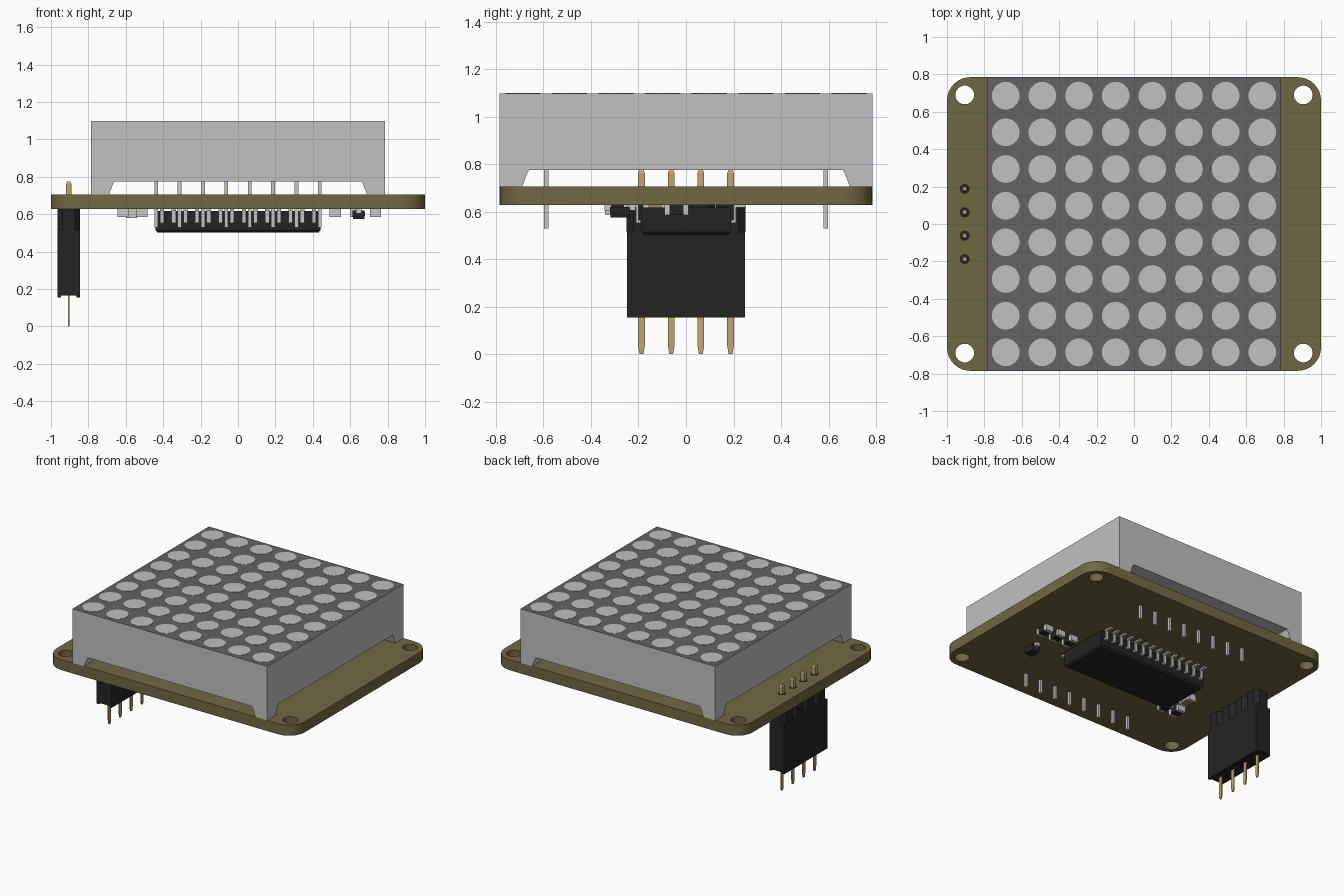
import bpy, bmesh, math

cube = bpy.data.objects.get("Cube")
if cube:
    bpy.data.objects.remove(cube, do_unlink=True)


def material(name, srgb):
    lin = [((c + 0.055) / 1.055) ** 2.4 for c in srgb]
    m = bpy.data.materials.new(name)
    m.use_nodes = True
    m.diffuse_color = (*lin, 1)
    m.node_tree.nodes["Principled BSDF"].inputs["Base Color"].default_value = (*lin, 1)
    return m


OLIVE = material("olive board", (0.44, 0.41, 0.265))
GREY = material("light grey plastic", (0.755, 0.755, 0.755))
DARK = material("dark grey face", (0.39, 0.39, 0.39))
BLACK = material("black plastic", (0.14, 0.14, 0.14))
GOLD = material("gold pin", (0.76, 0.65, 0.45))
SILVER = material("silver metal", (0.78, 0.78, 0.77))
TAN = material("tan ceramic", (0.62, 0.52, 0.36))


def loft(bm, sections):
    """Stack of rectangles (z, x0, x1, y0, y1) skinned into a solid."""
    rings = [[bm.verts.new(p) for p in ((x0, y0, z), (x1, y0, z), (x1, y1, z), (x0, y1, z))]
             for z, x0, x1, y0, y1 in sections]
    bm.faces.new(rings[0][::-1])
    bm.faces.new(rings[-1])
    for a, b in zip(rings, rings[1:]):
        for i in range(4):
            j = (i + 1) % 4
            bm.faces.new((a[i], a[j], b[j], b[i]))


def box(bm, x, y, z0, z1, wx, wy):
    r = (x - wx / 2, x + wx / 2, y - wy / 2, y + wy / 2)
    loft(bm, [(z0, *r), (z1, *r)])


def prism(bm, outline, z0, z1):
    lo = [bm.verts.new((x, y, z0)) for x, y in outline]
    hi = [bm.verts.new((x, y, z1)) for x, y in outline]
    bm.faces.new(lo[::-1])
    bm.faces.new(hi)
    for i in range(len(lo)):
        j = (i + 1) % len(lo)
        bm.faces.new((lo[i], lo[j], hi[j], hi[i]))


def circle(x, y, r, n=32):
    return [(x + r * math.cos(math.tau * i / n), y + r * math.sin(math.tau * i / n)) for i in range(n)]


def finish(name, bm, *mats, smooth=False):
    bmesh.ops.recalc_face_normals(bm, faces=bm.faces)
    me = bpy.data.meshes.new(name)
    bm.to_mesh(me)
    bm.free()
    ob = bpy.data.objects.new(name, me)
    bpy.context.collection.objects.link(ob)
    for m in mats:
        me.materials.append(m)
    if smooth:
        bpy.ops.object.select_all(action='DESELECT')
        ob.select_set(True)
        bpy.context.view_layer.objects.active = ob
        bpy.ops.object.shade_smooth_by_angle(angle=math.radians(35))
    return ob


B0, B1 = 0.628, 0.705          # circuit board bottom and top
HALF = 0.785                   # half depth of board and display
TOP = 1.098

# Circuit board: rounded outline with four drilled corner holes
R = 0.125
outline = []
for k, (sx, sy) in enumerate(((1, 1), (-1, 1), (-1, -1), (1, -1))):
    for i in range(9):
        a = math.pi / 2 * (k + i / 8)
        outline.append((sx * (1 - R) + R * math.cos(a), sy * (HALF - R) + R * math.sin(a)))
bm = bmesh.new()
prism(bm, outline, B0, B1)
board = finish("circuit_board", bm, OLIVE)
bm = bmesh.new()
for sx in (-1, 1):
    for sy in (-1, 1):
        prism(bm, circle(sx * 0.905, sy * 0.69, 0.05), B0 - 0.1, B1 + 0.1)
cutter = finish("hole_cutter", bm, OLIVE)
cutter.hide_render = True
mod = board.modifiers.new("holes", 'BOOLEAN')
mod.operation = 'DIFFERENCE'
mod.solver = 'EXACT'
mod.object = cutter
bpy.ops.object.select_all(action='DESELECT')
board.select_set(True)
bpy.context.view_layer.objects.active = board
bpy.ops.object.modifier_apply(modifier=mod.name)
bpy.data.objects.remove(cutter, do_unlink=True)
bpy.ops.object.shade_smooth_by_angle(angle=math.radians(35))

# Display housing with a dark top face
bm = bmesh.new()
box(bm, 0, 0, 0.775, TOP, 2 * HALF, 2 * HALF)
bm.normal_update()
for f in bm.faces:
    f.material_index = 1 if f.normal.z > 0.9 else 0
finish("display_housing", bm, GREY, DARK)

# Tapered corner feet under the housing
bm = bmesh.new()
for sx in (-1, 1):
    for sy in (-1, 1):
        loft(bm, [(z, *sorted((sx * HALF, sx * t)), *sorted((sy * HALF, sy * t)))
                  for z, t in ((B1, 0.69), (0.765, 0.667), (0.775, 0.66))])
finish("housing_feet", bm, GREY)

# Eight by eight grid of light dots
bm = bmesh.new()
for i in range(8):
    for j in range(8):
        prism(bm, circle((i - 3.5) * 0.196, (j - 3.5) * 0.196, 0.074), TOP - 0.002, TOP + 0.002)
finish("display_dots", bm, GREY, smooth=True)

# Two rows of display pins
bm = bmesh.new()
for i in range(8):
    for y in (-0.588, 0.588):
        box(bm, (i - 3.5) * 0.125, y, 0.53, 0.78, 0.02, 0.02)
finish("display_pins", bm, SILVER)

# Pin header: lower socket, notched upper blocks
HX = -0.905
PIN_Y = [(i - 1.5) * 0.125 for i in range(4)]
bm = bmesh.new()
box(bm, HX, 0, 0.165, 0.515, 0.12, 0.496)
for s in (-1, 1):
    box(bm, HX + s * 0.051, 0, 0.155, 0.165, 0.018, 0.496)
finish("header_socket", bm, BLACK)
bm = bmesh.new()
for y in PIN_Y:
    a, b, c = 0.06, 0.062, 0.034
    prism(bm, [(HX + px, y + py) for px, py in
               ((a, -c), (a, c), (c, b), (-c, b), (-a, c), (-a, -c), (-c, -b), (c, -b))], 0.515, B0)
finish("header_blocks", bm, BLACK)

# Header pins: square tips above the board, flat blades below the socket
bm = bmesh.new()
for y in PIN_Y:
    loft(bm, [(z, HX - w, HX + w, y - w, y + w) for z, w in ((0.6, 0.014), (0.762, 0.014), (0.775, 0.009))])
    loft(bm, [(z, HX - 0.004, HX + 0.004, y - w, y + w)
              for z, w in ((0, 0.007), (0.006, 0.009), (0.035, 0.014), (0.2, 0.014))])
finish("header_pins", bm, GOLD)

# Dark rings where the pins pass through the board
bm = bmesh.new()
for y in PIN_Y:
    prism(bm, circle(HX, y, 0.027, 20), B1 - 0.002, B1 + 0.001)
finish("pin_holes", bm, BLACK)

# Driver chip under the board, with gull-wing leads
bm = bmesh.new()
loft(bm, [(z, -w, w, -d, d) for z, w, d in
          ((0.502, 0.43, 0.176), (0.514, 0.441, 0.187), (0.56, 0.445, 0.191), (0.618, 0.44, 0.186))])
finish("chip_body", bm, BLACK)
bm = bmesh.new()
for i in range(14):
    for s in (-1, 1):
        x = (i - 6.5) * 0.0625
        box(bm, x, s * 0.196, 0.553, 0.565, 0.022, 0.03)
        box(bm, x, s * 0.206, 0.553, B0, 0.022, 0.011)
        box(bm, x, s * 0.228, 0.617, B0, 0.022, 0.05)
finish("chip_leads", bm, SILVER)


# Small two-ended parts under the board
def chip_part(name, x, y, body, height):
    bm = bmesh.new()
    box(bm, x, y, B0 - height + 0.002, B0, 0.057, 0.06)
    finish(name + "_body", bm, body)
    bm = bmesh.new()
    for s in (-1, 1):
        box(bm, x, y + s * 0.04, B0 - height, B0, 0.06, 0.022)
    finish(name + "_ends", bm, SILVER)


for n, (x, y) in enumerate(((0.52, -0.04), (0.63, -0.04), (0.735, -0.04), (-0.515, -0.29), (-0.615, -0.29))):
    chip_part(f"resistor_{n + 1}", x, y, BLACK, 0.042)
chip_part("capacitor", -0.57, -0.13, TAN, 0.048)

# Diode with a lead at each end
bm = bmesh.new()
loft(bm, [(z, 0.645 - w, 0.645 + w, -0.278 - d, -0.278 + d) for z, w, d in
          ((0.575, 0.03, 0.039), (0.6, 0.034, 0.043), (0.62, 0.032, 0.041))])
finish("diode_body", bm, BLACK)
bm = bmesh.new()
for s in (-1, 1):
    box(bm, 0.645, -0.278 + s * 0.05, 0.605, B0, 0.03, 0.03)
finish("diode_leads", bm, SILVER)
